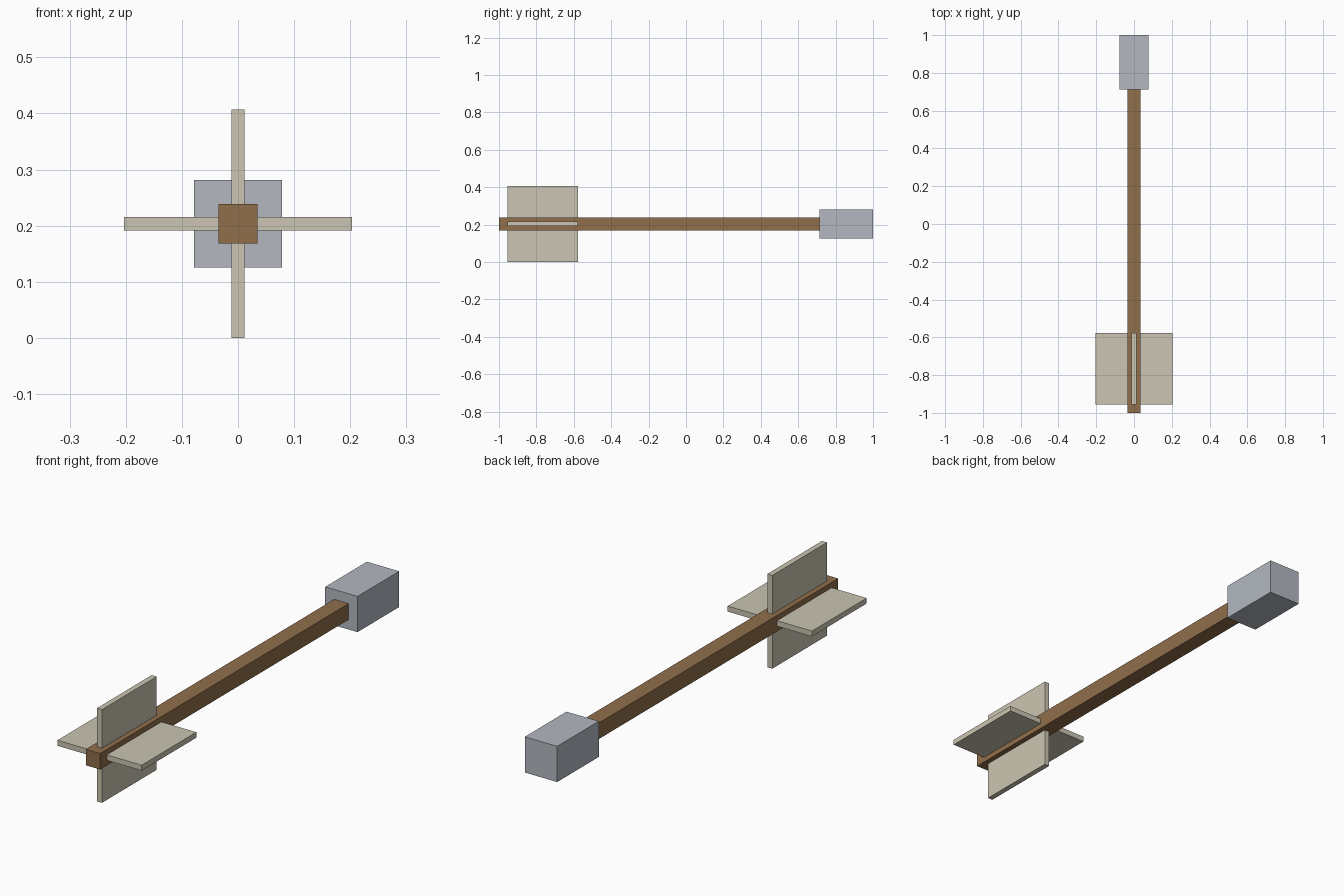
import bpy

if "Cube" in bpy.data.objects:
    bpy.data.objects.remove(bpy.data.objects["Cube"])

CZ = 0.2035  # height of the shaft axis


def material(name, rgb):
    m = bpy.data.materials.new(name)
    m.diffuse_color = (*rgb, 1.0)
    m.use_nodes = True
    m.node_tree.nodes["Principled BSDF"].inputs["Base Color"].default_value = m.diffuse_color
    return m


def box(name, half_x, half_z, y0, y1, mat):
    """Box centred on the shaft axis, running from y0 to y1."""
    bpy.ops.mesh.primitive_cube_add(size=2, location=(0, (y0 + y1) / 2, CZ))
    ob = bpy.context.object
    ob.name = name
    ob.scale = (half_x, (y1 - y0) / 2, half_z)
    bpy.ops.object.transform_apply(location=False, rotation=False, scale=True)
    ob.data.materials.append(mat)
    return ob


wood = material("brown wood", (0.279, 0.156, 0.069))
metal = material("grey metal", (0.451, 0.479, 0.527))
feather = material("pale feather", (0.597, 0.558, 0.445))

# Shaft and blunt head
box("shaft", 0.035, 0.035, -1.0, 0.715, wood)
box("head", 0.078, 0.078, 0.713, 1.0, metal)

# Crossed fletching plates through the rear of the shaft
box("fletching_horizontal", 0.2035, 0.012, -0.955, -0.578, feather)
box("fletching_vertical", 0.012, 0.2035, -0.955, -0.578, feather)
